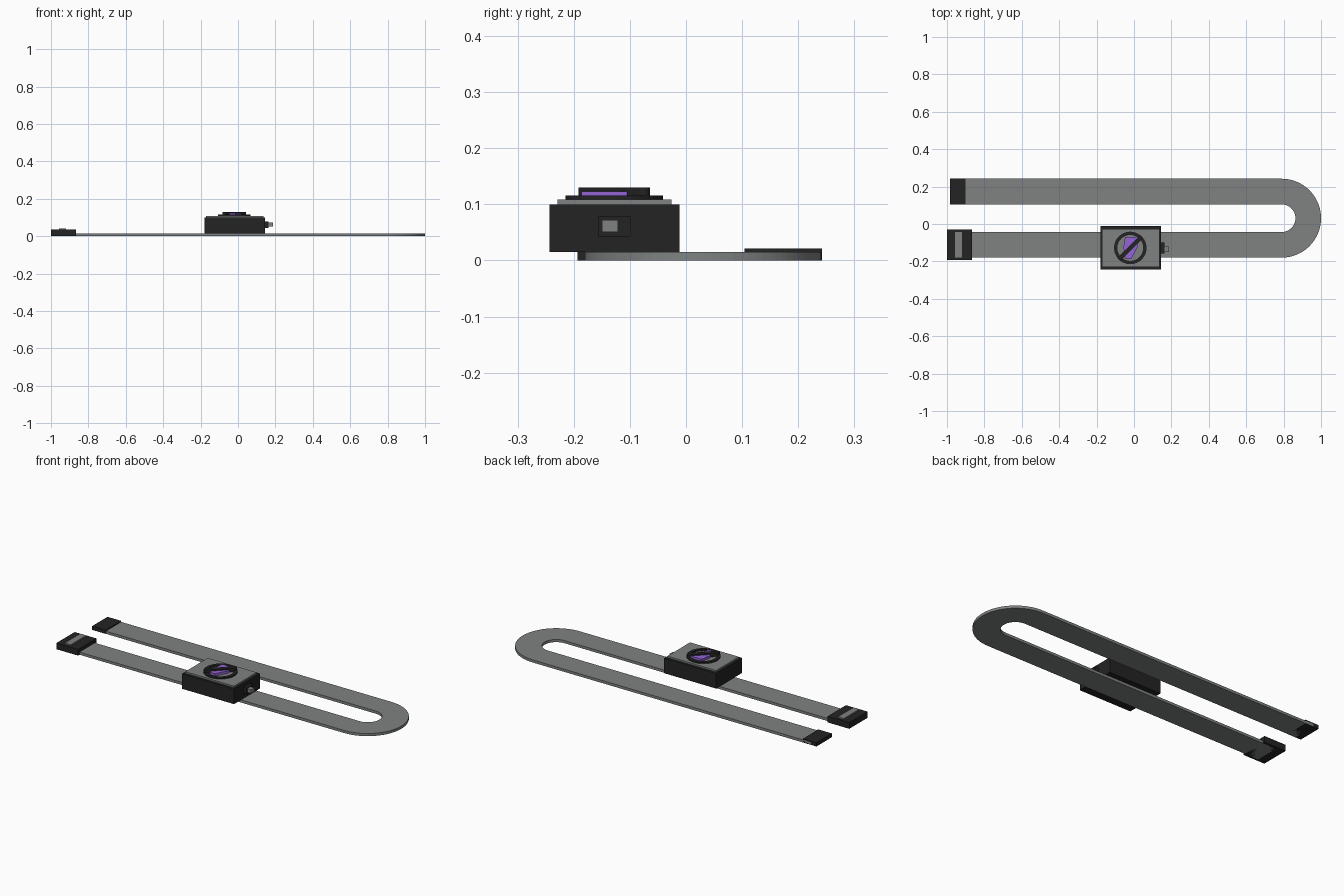
import bpy, bmesh, math

default = bpy.data.objects.get("Cube")
if default:
    bpy.data.objects.remove(default, do_unlink=True)


def make_material(name, rgb):
    mat = bpy.data.materials.new(name)
    mat.use_nodes = True
    mat.diffuse_color = (*rgb, 1)
    mat.node_tree.nodes["Principled BSDF"].inputs["Base Color"].default_value = (*rgb, 1)
    return mat


grey = make_material("strap grey", (0.21, 0.225, 0.22))
black = make_material("soft black", (0.017, 0.017, 0.017))
purple = make_material("purple", (0.30, 0.13, 0.68))


def finish(name, bm, mat):
    bmesh.ops.recalc_face_normals(bm, faces=bm.faces)
    mesh = bpy.data.meshes.new(name)
    bm.to_mesh(mesh)
    bm.free()
    mesh.materials.append(mat)
    obj = bpy.data.objects.new(name, mesh)
    bpy.context.collection.objects.link(obj)
    return obj


def prism(name, outline, z0, z1, mat):
    """Flat outline raised from z0 to z1."""
    bm = bmesh.new()
    face = bm.faces.new([bm.verts.new((x, y, z0)) for x, y in outline])
    top = bmesh.ops.extrude_face_region(bm, geom=[face])["geom"]
    verts = [v for v in top if isinstance(v, bmesh.types.BMVert)]
    bmesh.ops.translate(bm, verts=verts, vec=(0, 0, z1 - z0))
    return finish(name, bm, mat)


def box(name, xs, ys, zs, mat):
    outline = [(xs[0], ys[0]), (xs[1], ys[0]), (xs[1], ys[1]), (xs[0], ys[1])]
    return prism(name, outline, zs[0], zs[1], mat)


def band(name, inner, outer, z0, z1, mat, closed):
    """Rectangular section swept between two matching paths."""
    bm = bmesh.new()
    rings = []
    for (ax, ay), (bx, by) in zip(inner, outer):
        section = [(ax, ay, z0), (bx, by, z0), (bx, by, z1), (ax, ay, z1)]
        rings.append([bm.verts.new(p) for p in section])
    for i in range(len(rings) if closed else len(rings) - 1):
        a, b = rings[i], rings[(i + 1) % len(rings)]
        for k in range(4):
            n = (k + 1) % 4
            bm.faces.new((a[k], a[n], b[n], b[k]))
    if not closed:
        bm.faces.new(rings[0])
        bm.faces.new(rings[-1])
    return finish(name, bm, mat)


def arc(cx, cy, r, start, end, steps):
    angles = [math.radians(start + (end - start) * i / steps) for i in range(steps + 1)]
    return [(cx + r * math.cos(a), cy + r * math.sin(a)) for a in angles]


# U-shaped strap
def strap_path(r):
    bend = arc(0.789, 0.031, r, -90, 90, 48)
    return [(-0.95, 0.031 - r)] + bend + [(-0.95, 0.031 + r)]


band("strap", strap_path(0.074), strap_path(0.211), 0, 0.015, grey, False)

# Strap ends
box("strap_tip", (-0.985, -0.90), (0.104, 0.242), (0, 0.021), black)
box("buckle", (-1.0, -0.865), (-0.193, -0.03), (0, 0.035), black)
box("buckle_bar", (-0.957, -0.92), (-0.18, -0.043), (0.035, 0.042), grey)

# Case and its top plate
box("case", (-0.18, 0.145), (-0.243, -0.012), (0.015, 0.1), black)
box("top_plate", (-0.17, 0.135), (-0.229, -0.026), (0.1, 0.109), grey)

# Side button
box("button_collar", (0.145, 0.163), (-0.157, -0.099), (0.043, 0.078), black)
box("button", (0.163, 0.187), (-0.15, -0.121), (0.051, 0.072), grey)

# Round emblem: ring, purple shape and diagonal bar
cx, cy = -0.02, -0.128
band("emblem_ring", arc(cx, cy, 0.069, 0, 360, 48)[:-1],
     arc(cx, cy, 0.087, 0, 360, 48)[:-1], 0.109, 0.116, black, True)

shape = [(-0.048, -0.07), (0.02, -0.07), (0.02, -0.12), (-0.014, -0.186),
         (-0.046, -0.186), (-0.05, -0.15), (-0.057, -0.13)]
prism("emblem_shape", shape, 0.109, 0.123, purple)

reach = 0.052
bar = arc(cx + reach, cy + reach, 0.012, -45, 135, 10)
bar += arc(cx - reach, cy - reach, 0.012, 135, 315, 10)
prism("emblem_bar", bar, 0.109, 0.13, black)
